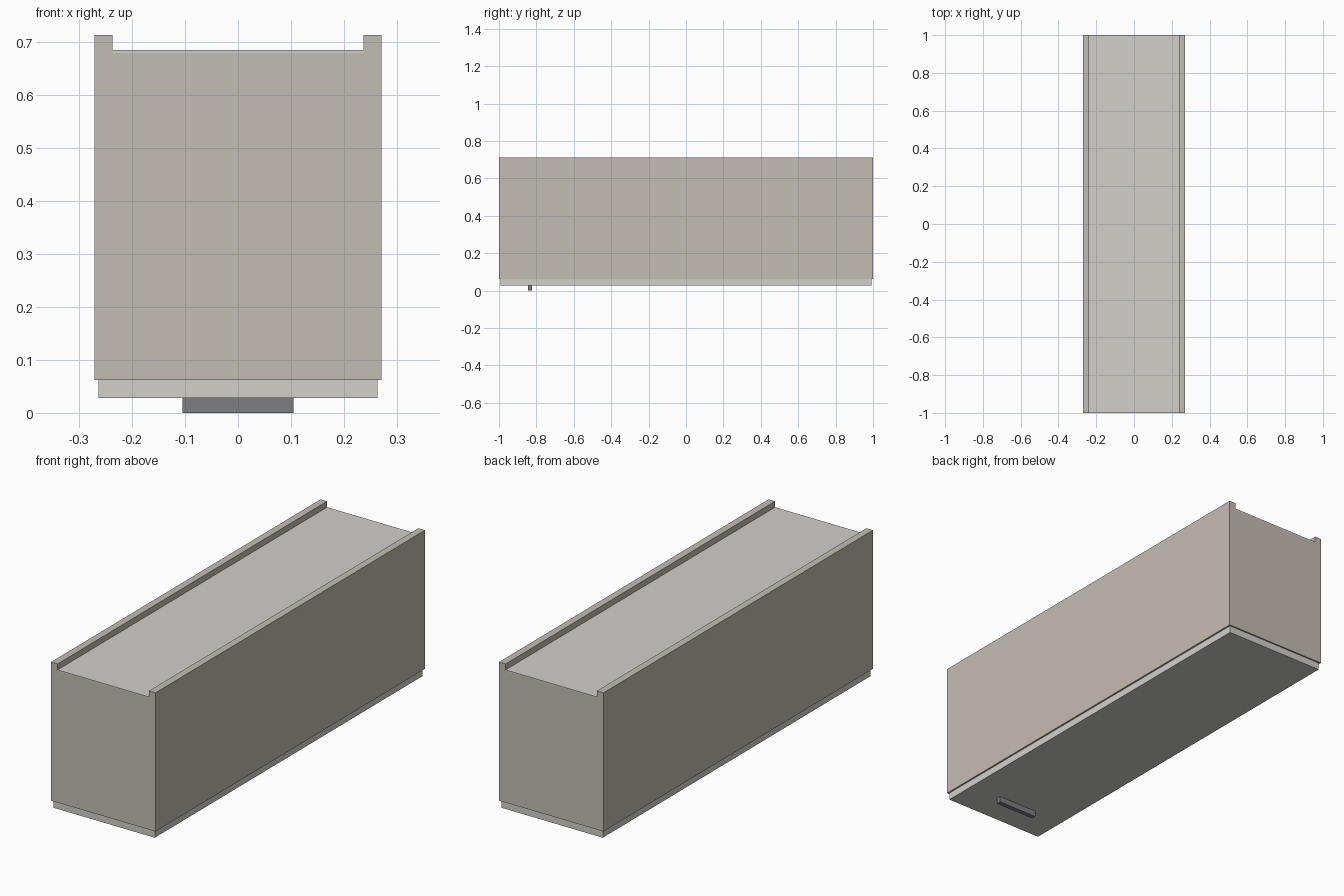
import bpy

if "Cube" in bpy.data.objects:
    bpy.data.objects.remove(bpy.data.objects["Cube"])

# Tall cabinet lying on its door: door and handle face down, recessed back faces up


def material(name, rgb):
    m = bpy.data.materials.new(name)
    m.diffuse_color = (*rgb, 1)
    m.use_nodes = True
    m.node_tree.nodes["Principled BSDF"].inputs["Base Color"].default_value = m.diffuse_color
    return m


CARCASS = material("carcass_beige", (0.55, 0.51, 0.45))
PANEL = material("panel_light", (0.64, 0.63, 0.59))
METAL = material("handle_metal", (0.21, 0.21, 0.23))


def box(name, lo, hi, mat):
    """Axis-aligned panel between two corners."""
    centre = [(a + b) / 2 for a, b in zip(lo, hi)]
    bpy.ops.mesh.primitive_cube_add(size=1, location=centre)
    ob = bpy.context.object
    ob.name = name
    ob.scale = [b - a for a, b in zip(lo, hi)]
    bpy.ops.object.transform_apply(location=False, rotation=False, scale=True)
    ob.data.materials.append(mat)
    return ob


W, INNER = 0.271, 0.237            # outer and inner half widths
T = W - INNER                      # board thickness
BOTTOM, END_TOP, BACK, TOP = 0.062, 0.679, 0.685, 0.713

# Side boards, rising past the back panel as lips
box("left_side", (-W, -1, BOTTOM), (-INNER, 1, TOP), CARCASS)
box("right_side", (INNER, -1, BOTTOM), (W, 1, TOP), CARCASS)

# End boards between the sides
box("front_end", (-INNER, -1, BOTTOM), (INNER, -1 + T, END_TOP), CARCASS)
box("rear_end", (-INNER, 1 - T, BOTTOM), (INNER, 1, END_TOP), CARCASS)

# Thin recessed back panel
box("back_panel", (-INNER, -1, END_TOP), (INNER, 1, BACK), PANEL)

# Door, slightly smaller than the carcass
box("door", (-0.263, -0.993, 0.028), (0.263, 0.993, BOTTOM), PANEL)

# Bar handle
box("handle", (-0.105, -0.845, 0), (0.105, -0.823, 0.028), METAL)
